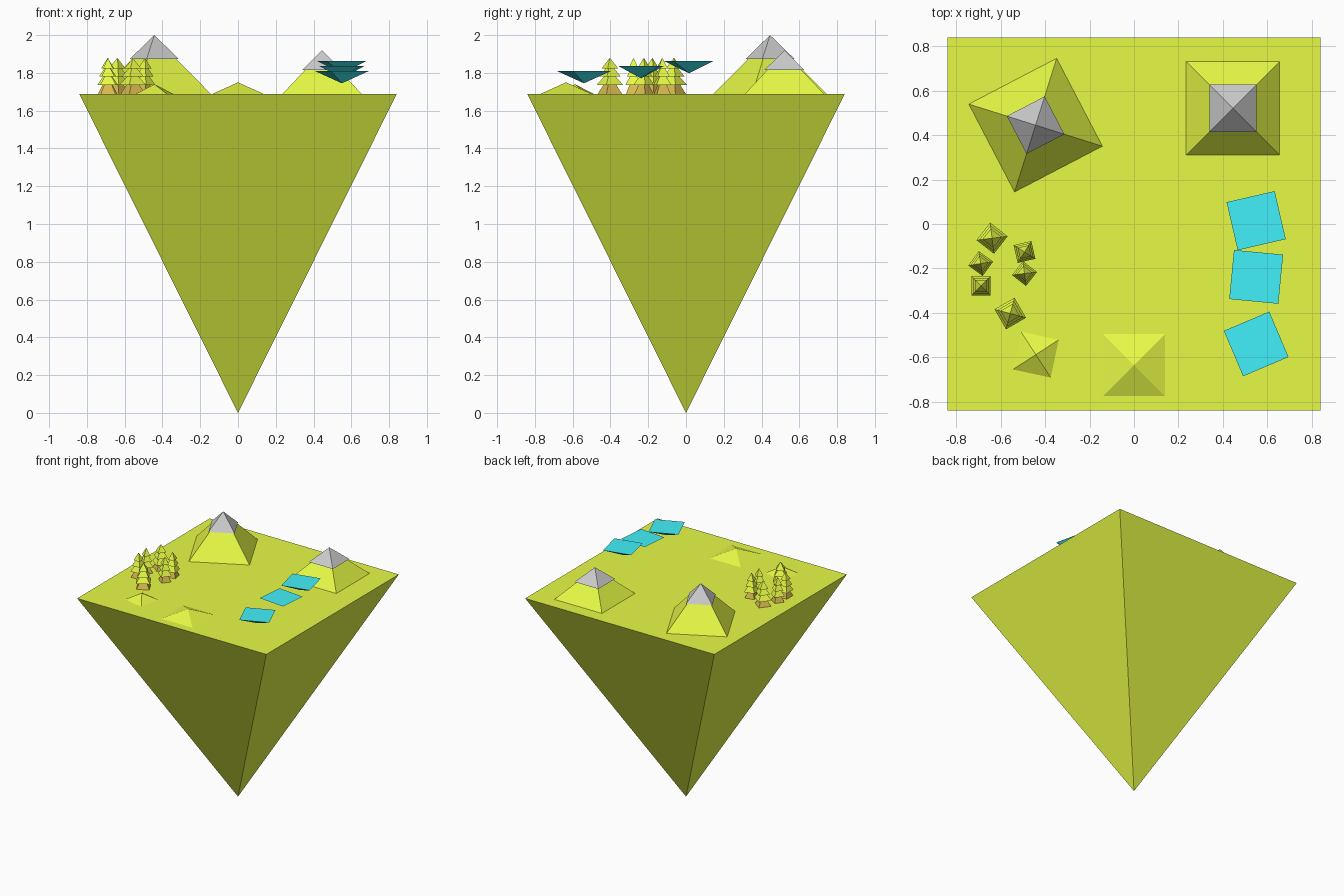
import bpy, bmesh, math

if "Cube" in bpy.data.objects:
    bpy.data.objects.remove(bpy.data.objects["Cube"])

TOP = 1.687  # height of the island's flat top


def material(name, rgb):
    m = bpy.data.materials.new(name)
    m.diffuse_color = (*rgb, 1)
    m.use_nodes = True
    m.node_tree.nodes["Principled BSDF"].inputs["Base Color"].default_value = m.diffuse_color
    return m


GREEN = material("grass", (0.80, 0.96, 0.06))
BROWN = material("bark", (0.70, 0.50, 0.08))
CYAN = material("water", (0.055, 0.88, 0.96))


def pyramid(name, parts):
    """One object from square pyramids: (x, y, base z, apex z, half width, degrees, material)."""
    bm = bmesh.new()
    mats = []
    for x, y, zb, za, half, deg, mat in parts:
        if mat not in mats:
            mats.append(mat)
        a0 = math.radians(deg + 45)
        r = half * math.sqrt(2)
        base = [bm.verts.new((x + r * math.cos(a0 + i * math.pi / 2),
                              y + r * math.sin(a0 + i * math.pi / 2), zb)) for i in range(4)]
        apex = bm.verts.new((x, y, za))
        faces = [bm.faces.new((base[i], base[(i + 1) % 4], apex)) for i in range(4)]
        faces.append(bm.faces.new(base[::-1]))
        for f in faces:
            f.material_index = mats.index(mat)
    bmesh.ops.recalc_face_normals(bm, faces=bm.faces)
    me = bpy.data.meshes.new(name)
    bm.to_mesh(me)
    bm.free()
    if mats != [None]:
        for m in mats:
            me.materials.append(m)
    ob = bpy.data.objects.new(name, me)
    bpy.context.collection.objects.link(ob)
    return ob


# Floating island, an upside-down pyramid
pyramid("island", [(0, 0, TOP, 0, 0.84, 0, GREEN)])

# Mountains with separate grey peaks
for i, (x, y, deg, half, top, cap_half, cap_z) in enumerate([
        (-0.443, 0.445, 27.5, 0.223, 2.0, 0.096, 1.874),
        (0.445, 0.521, 0, 0.211, 1.92, 0.106, 1.815)], 1):
    pyramid(f"mountain_{i}", [(x, y, TOP, top - 0.008, half, deg, GREEN)])
    pyramid(f"mountain_peak_{i}", [(x, y, cap_z, top, cap_half, deg, None)])

# Low hills
pyramid("hill_large", [(0, -0.635, TOP, 1.75, 0.139, 0, GREEN)])
pyramid("hill_small", [(-0.442, -0.588, TOP, 1.74, 0.087, -12, GREEN)])

# Stepped water pieces, upside-down pyramids
for i, (y, deg, z) in enumerate([(0.015, 13, 1.864), (-0.238, -5.5, 1.837), (-0.54, 23, 1.811)], 1):
    pyramid(f"water_{i}", [(0.55, y, z, z - 0.066, 0.111, deg, CYAN)])

# Trees: a trunk pyramid and three stacked leaf tiers
for i, (x, y, deg, s) in enumerate([
        (-0.639, -0.064, -38, 0.050), (-0.690, -0.178, -36, 0.040),
        (-0.688, -0.278, 0, 0.043), (-0.493, -0.126, 13, 0.041),
        (-0.493, -0.223, -38, 0.040), (-0.557, -0.403, 30, 0.052)], 1):
    pyramid(f"tree_trunk_{i}", [(x, y, TOP, 1.79, s * 0.92, deg, BROWN)])
    pyramid(f"tree_leaves_{i}", [
        (x, y, 1.735, 1.815, s, deg, GREEN),
        (x, y, 1.780, 1.850, s * 0.82, deg, GREEN),
        (x, y, 1.823, 1.880, s * 0.62, deg, GREEN)])
